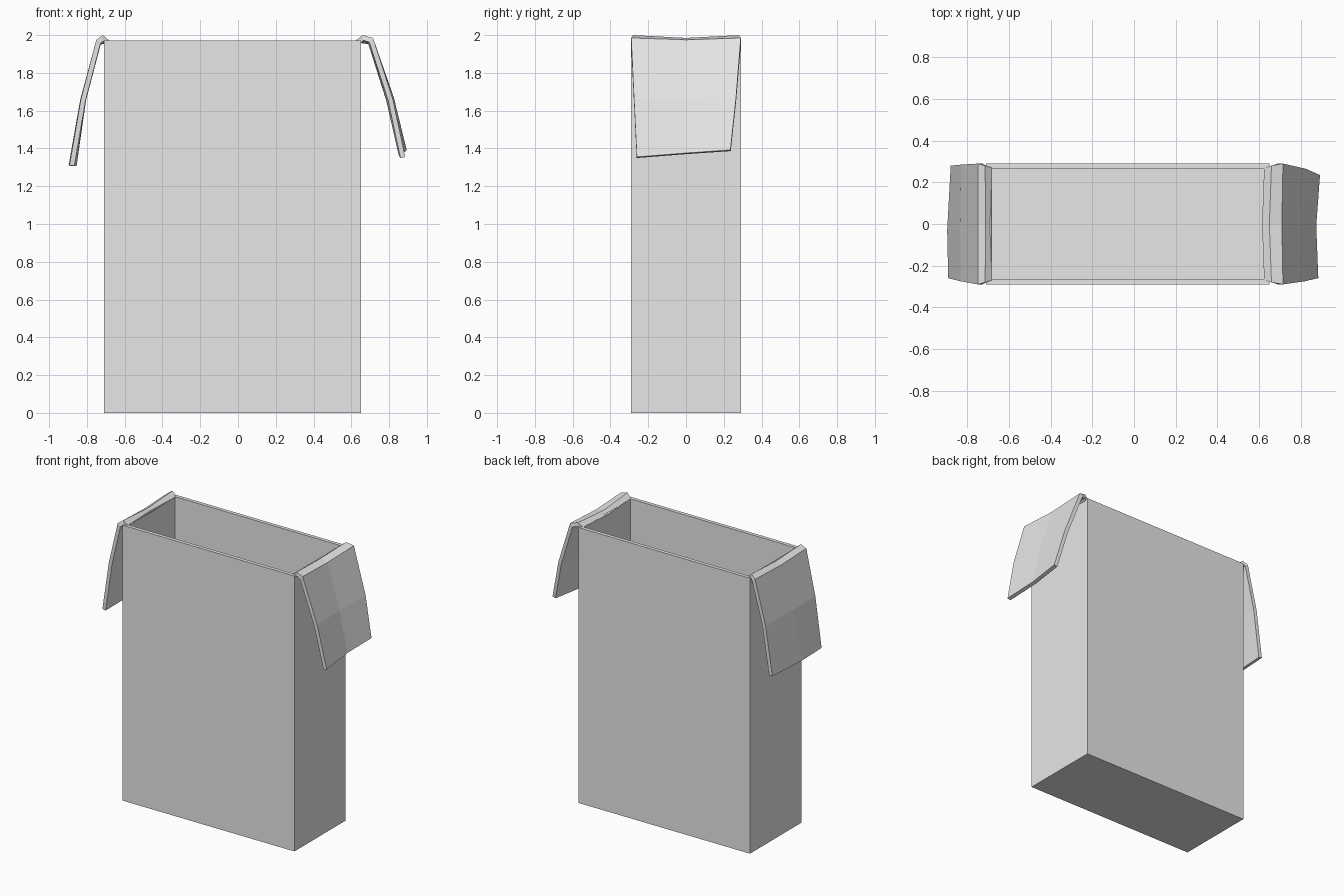
import bpy
import bmesh
from mathutils import Vector

if "Cube" in bpy.data.objects:
    bpy.data.objects.remove(bpy.data.objects["Cube"], do_unlink=True)

grey = bpy.data.materials.new("light grey")
grey.use_nodes = True
colour = (0.8, 0.8, 0.8, 1)
grey.diffuse_color = colour
grey.node_tree.nodes["Principled BSDF"].inputs["Base Color"].default_value = colour

WALL = 0.026


def make_object(name, bm):
    """Turn a thin sheet into a solid shell, thickened inwards."""
    mesh = bpy.data.meshes.new(name)
    bm.to_mesh(mesh)
    bm.free()
    mesh.materials.append(grey)
    obj = bpy.data.objects.new(name, mesh)
    bpy.context.collection.objects.link(obj)
    shell = obj.modifiers.new("thickness", 'SOLIDIFY')
    shell.thickness = WALL
    shell.offset = -1
    shell.use_even_offset = True
    return obj


# Open-topped box
left, right, half_depth, height = -0.71, 0.65, 0.29, 1.972
bm = bmesh.new()
bmesh.ops.create_cube(bm, size=1)
for v in bm.verts:
    v.co = Vector(((left + right) / 2 + v.co.x * (right - left),
                   v.co.y * half_depth * 2, (v.co.z + 0.5) * height))
lid = max(bm.faces, key=lambda f: f.calc_center_median().z)
bmesh.ops.delete(bm, geom=[lid], context='FACES_ONLY')
make_object("box_body", bm)


def flap(name, rows, flip):
    """Each row is (front, middle, back) points running down the flap."""
    bm = bmesh.new()
    grid = [[bm.verts.new(p) for p in row] for row in rows]
    for a, b in zip(grid, grid[1:]):
        for j in range(2):
            bm.faces.new((a[j], b[j], b[j + 1], a[j + 1]))
    if flip:
        bmesh.ops.reverse_faces(bm, faces=bm.faces)
    make_object(name, bm)


# Flaps folded outwards over the short sides, sagging along the middle
flap("left_flap", [
    [(0.625, -0.27, 1.972), (0.615, 0, 1.965), (0.625, 0.27, 1.972)],
    [(0.66, -0.28, 2.0), (0.65, 0, 1.985), (0.66, 0.28, 2.0)],
    [(0.715, -0.29, 1.985), (0.71, 0, 1.975), (0.715, 0.29, 1.985)],
    [(0.82, -0.275, 1.66), (0.81, -0.01, 1.66), (0.825, 0.265, 1.67)],
    [(0.885, -0.26, 1.355), (0.875, -0.01, 1.375), (0.893, 0.235, 1.392)],
], False)
flap("right_flap", [
    [(-0.682, -0.27, 1.972), (-0.682, 0, 1.965), (-0.682, 0.27, 1.972)],
    [(-0.715, -0.28, 2.0), (-0.712, 0, 1.985), (-0.715, 0.28, 2.0)],
    [(-0.75, -0.29, 1.975), (-0.75, 0, 1.965), (-0.75, 0.29, 1.975)],
    [(-0.832, -0.275, 1.66), (-0.835, -0.02, 1.66), (-0.83, 0.285, 1.66)],
    [(-0.892, -0.26, 1.312), (-0.897, -0.03, 1.31), (-0.88, 0.28, 1.312)],
], True)
